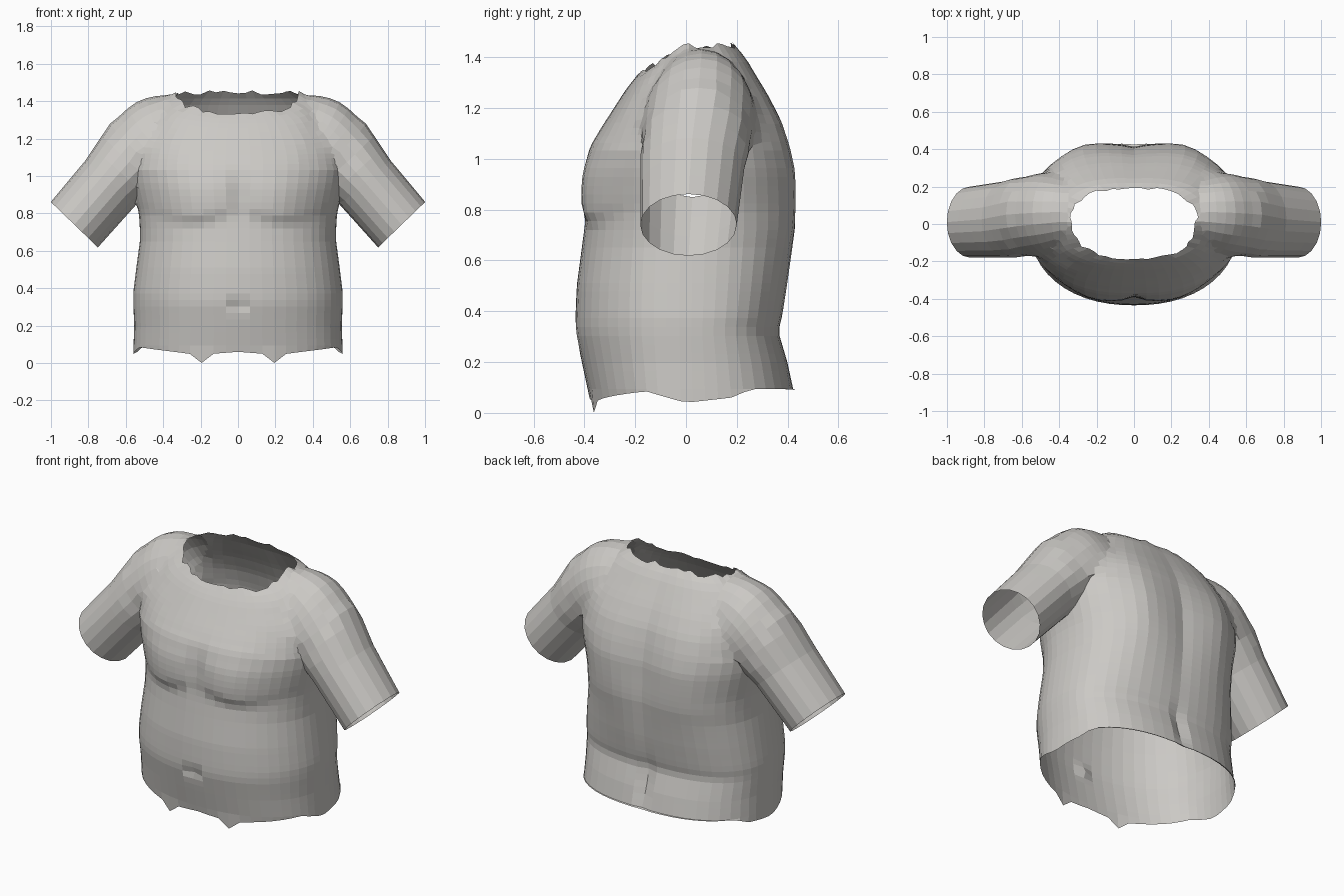
import bpy, bmesh, random
from math import sin, cos, pi, exp, atan2, radians

if "Cube" in bpy.data.objects:
    bpy.data.objects.remove(bpy.data.objects["Cube"])

random.seed(4)
skin = bpy.data.materials.new("warm_grey")
skin.use_nodes = True
grey = (0.6, 0.585, 0.56, 1)
skin.diffuse_color = grey
skin.node_tree.nodes["Principled BSDF"].inputs["Base Color"].default_value = grey


def sample(rows, key):
    """Interpolate the columns of a table by its first column."""
    for low, high in zip(rows, rows[1:]):
        if key <= high[0]:
            break
    t = max(0, min(1, (key - low[0]) / (high[0] - low[0])))
    return [a + (b - a) * t for a, b in zip(low[1:], high[1:])]


def bump(value, centre, width):
    return exp(-((value - centre) / width) ** 2)


def loft(name, rings):
    """Closed solid through a list of point rings."""
    bm = bmesh.new()
    loops = [[bm.verts.new(p) for p in ring] for ring in rings]
    count = len(loops[0])
    for lower, upper in zip(loops, loops[1:]):
        for i in range(count):
            j = (i + 1) % count
            bm.faces.new((lower[i], lower[j], upper[j], upper[i]))
    bm.faces.new(loops[0])
    bm.faces.new(loops[-1])
    bmesh.ops.recalc_face_normals(bm, faces=bm.faces)
    mesh = bpy.data.meshes.new(name)
    bm.to_mesh(mesh)
    bm.free()
    mesh.materials.append(skin)
    obj = bpy.data.objects.new(name, mesh)
    bpy.context.collection.objects.link(obj)
    return obj


# Torso profile: height, half width, front depth, back depth
TORSO = [
    (.06, .56, .38, .43), (.2, .555, .41, .4), (.32, .56, .435, .365),
    (.38, .56, .435, .38), (.5, .545, .43, .4), (.65, .525, .41, .42),
    (.73, .525, .4, .43), (.8, .53, .395, .43), (.95, .565, .395, .425),
    (1.05, .58, .375, .405), (1.15, .565, .335, .375), (1.25, .525, .29, .325),
    (1.35, .46, .245, .265), (1.4, .42, .22, .235), (1.45, .33, .19, .19),
]
SEGMENTS, LEVELS = 54, 40


def torso_point(z, angle, scale=1):
    width, front, back = sample(TORSO, z)
    c, s = cos(angle), sin(angle)
    depth, power = (front, 2.2) if s < 0 else (back, 2.6)
    r = scale * (abs(c) ** power + abs(s) ** power) ** (-1 / power)
    x, y = width * r * c, depth * r * s
    if s < 0:
        # chest muscles with a curved lower edge, breastbone groove and navel
        edge = .73 + 1.2 * (abs(x) - .25) ** 2
        rise = max(0, min(1, (z - edge) / .06))
        y -= .032 * rise * bump(z, .85, .17) * bump(abs(x), .22, .18)
        y += .015 * bump(x, 0, .03) * bump(z, .9, .1)
        y += .025 * bump(x, 0, .03) * bump(z, .31, .03)
    else:
        # shoulder blades, spine groove and lower cleft
        y += .022 * bump(abs(x), .27, .12) * bump(z, .92, .3)
        y -= .018 * bump(x, 0, .06) * bump(z, .85, .4)
        y -= .025 * bump(x, 0, .03) * bump(z, .22, .12)
    # the collar dips at the front
    z -= .12 * max(0, (z - 1.05) / .4) * max(0, -s)
    return x, y, z


def torso_ring(z, scale=1):
    return [torso_point(z, 2 * pi * i / SEGMENTS - pi / 2, scale)
            for i in range(SEGMENTS)]


torso = loft("torso_shell", [torso_ring(.06 + 1.39 * k / LEVELS)
                             for k in range(LEVELS + 1)] + [torso_ring(1.45, .3)])

# Sleeve path: step, x, z, tilt, radius across, radius in depth, depth centre
SLEEVE = [
    (0, .2, 1.21, 0, .15, .13, .07), (1, .36, 1.235, 8, .215, .18, .065),
    (2, .45, 1.2, 25, .238, .215, .06), (3, .53, 1.13, 46, .215, .225, .05),
    (4, .68, .965, 49, .18, .205, .025), (5, .875, .74, 46, .175, .19, .01),
]


def sleeve_ring(step, side):
    x, z, tilt, across, deep, y = sample(SLEEVE, step)
    tilt = radians(tilt)
    ring = []
    for i in range(20):
        a = 2 * pi * i / 20
        reach = across * cos(a)
        ring.append((side * (x + reach * sin(tilt)), y + deep * sin(a),
                     z + reach * cos(tilt)))
    return ring


# Join the sleeves to the torso
bpy.context.view_layer.objects.active = torso
for side, label in ((1, "left_sleeve"), (-1, "right_sleeve")):
    sleeve = loft(label, [sleeve_ring(k / 3, side) for k in range(16)])
    join = torso.modifiers.new("join", "BOOLEAN")
    join.operation, join.solver, join.object = "UNION", "EXACT", sleeve
    bpy.ops.object.modifier_apply(modifier=join.name)
    bpy.data.objects.remove(sleeve)

bm = bmesh.new()
bm.from_mesh(torso.data)

# Open the hem, the cuffs and the collar
openings = []
for face in bm.faces:
    c = face.calc_center_median()
    collar = c.z > 1.2 and (c.x / .33) ** 2 + (c.y / .19) ** 2 < .75
    if len(face.verts) > 12 or collar:
        openings.append(face)
bmesh.ops.delete(bm, geom=openings, context="FACES")

# Blend the shoulder seams
bmesh.ops.remove_doubles(bm, verts=bm.verts, dist=.012)
shoulder = [v for v in bm.verts if .36 < abs(v.co.x) < .66
            and v.co.z > 1.06 and not v.is_boundary]
for _ in range(4):
    bmesh.ops.smooth_vert(bm, verts=shoulder, factor=.5,
                          use_axis_x=True, use_axis_y=True, use_axis_z=True)

# Uneven hem (angle from the front, height) and ragged collar
HEM = [(0, .06), (.34, .05), (.49, 0), (.64, .05), (1.28, .085),
       (1.57, .04), (1.89, .06), (2.05, .095), (pi, .09)]
for v in bm.verts:
    if v.co.z < .065:
        v.co.z = sample(HEM, atan2(abs(v.co.x), -v.co.y))[0]
    elif v.is_boundary and v.co.z > 1.2:
        ragged = random.uniform(-.03, .05)
        v.co.x *= 1 + ragged
        v.co.y *= 1 + ragged
        v.co.z -= ragged / 3

bm.to_mesh(torso.data)
bm.free()
for polygon in torso.data.polygons:
    polygon.use_smooth = False
    polygon.material_index = 0
